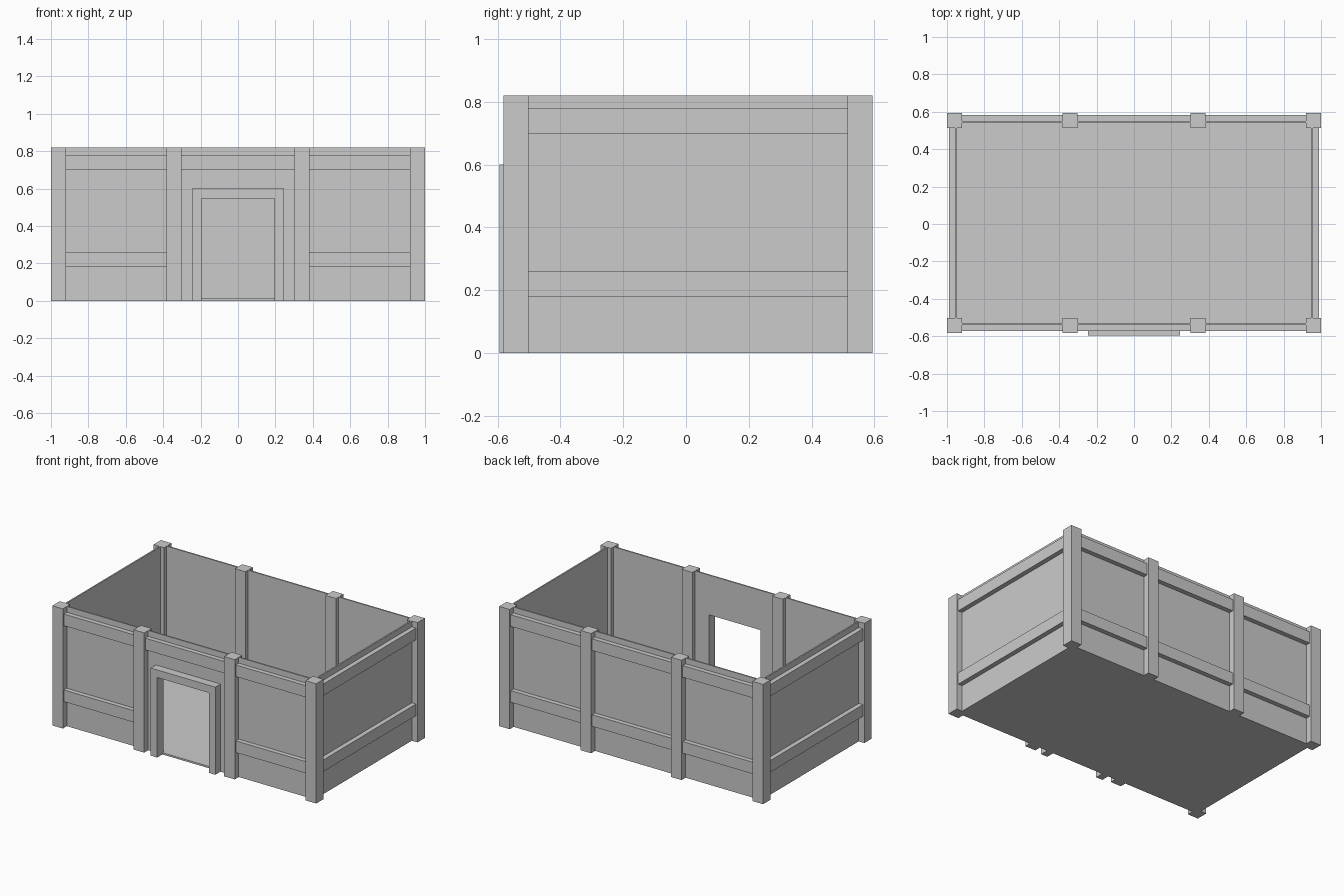
import bpy, bmesh

if "Cube" in bpy.data.objects:
    bpy.data.objects.remove(bpy.data.objects["Cube"])

H = 0.82              # overall height
CY = 0.006            # y of the building's centre (the door frame projects forward)
PX, PY = 0.96, 0.548  # post centre offsets
MX = 0.343            # middle post offset
HP = 0.04             # half post width
W0, W1 = -0.013, -0.003   # wall faces relative to the post line (outward +)
R1 = 0.029            # rail outer face relative to the post line


def box(name, x0, x1, y0, y1, z0, z1):
    return prism(name, [(x0, z0), (x1, z0), (x1, z1), (x0, z1)], y0, y1)


def prism(name, outline, y0, y1):
    """Extrude an x/z outline from y0 to y1."""
    bm = bmesh.new()
    face = bm.faces.new([bm.verts.new((x, y0, z)) for x, z in outline])
    ext = bmesh.ops.extrude_face_region(bm, geom=[face])
    verts = [v for v in ext["geom"] if isinstance(v, bmesh.types.BMVert)]
    bmesh.ops.translate(bm, verts=verts, vec=(0, y1 - y0, 0))
    bmesh.ops.recalc_face_normals(bm, faces=bm.faces)
    mesh = bpy.data.meshes.new(name)
    bm.to_mesh(mesh)
    bm.free()
    ob = bpy.data.objects.new(name, mesh)
    bpy.context.collection.objects.link(ob)
    return ob


def arch(half_out, half_in, top_out, top_in):
    """Upside-down U outline around the doorway."""
    return [(-half_out, 0), (-half_in, 0), (-half_in, top_in), (half_in, top_in),
            (half_in, 0), (half_out, 0), (half_out, top_out), (-half_out, top_out)]


front, back = CY - PY, CY + PY
rails = {"lower": (0.18, 0.26), "upper": (0.70, 0.78)}

# Floor slab
box("floor", -PX - W1, PX + W1, front - W1, back + W1, 0, 0.012)

# Posts
for side, y in (("front", front), ("back", back)):
    for i, x in enumerate((-PX, -MX, MX, PX)):
        box(f"{side}_post_{i + 1}", x - HP, x + HP, y - HP, y + HP, 0, H)

# Front wall with doorway, back wall
prism("front_wall", arch(PX + W1, 0.196, H, 0.548), front - W1, front - W0)
box("back_wall", -PX - W1, PX + W1, back + W0, back + W1, 0, H)

# Side walls and their rails
for side, s in (("left", -1), ("right", 1)):
    xs = sorted((s * (PX + W0), s * (PX + W1)))
    box(f"{side}_wall", *xs, front - W1, back + W1, 0, H)
    xs = sorted((s * (PX + W1), s * (PX + R1)))
    for level, (z0, z1) in rails.items():
        box(f"{side}_{level}_rail", *xs, front + HP, back - HP, z0, z1)

# Front and back rails between posts; the doorway bay has no lower rail
bays = [(-PX + HP, -MX - HP), (-MX + HP, MX - HP), (MX + HP, PX - HP)]
for level, (z0, z1) in rails.items():
    for i, (x0, x1) in enumerate(bays):
        box(f"back_{level}_rail_{i + 1}", x0, x1, back + W1, back + R1, z0, z1)
        if level == "upper" or i != 1:
            box(f"front_{level}_rail_{i + 1}", x0, x1, front - R1, front - W1, z0, z1)

# Door frame
prism("door_frame", arch(0.245, 0.196, 0.60, 0.548), -0.595, front - W1)
